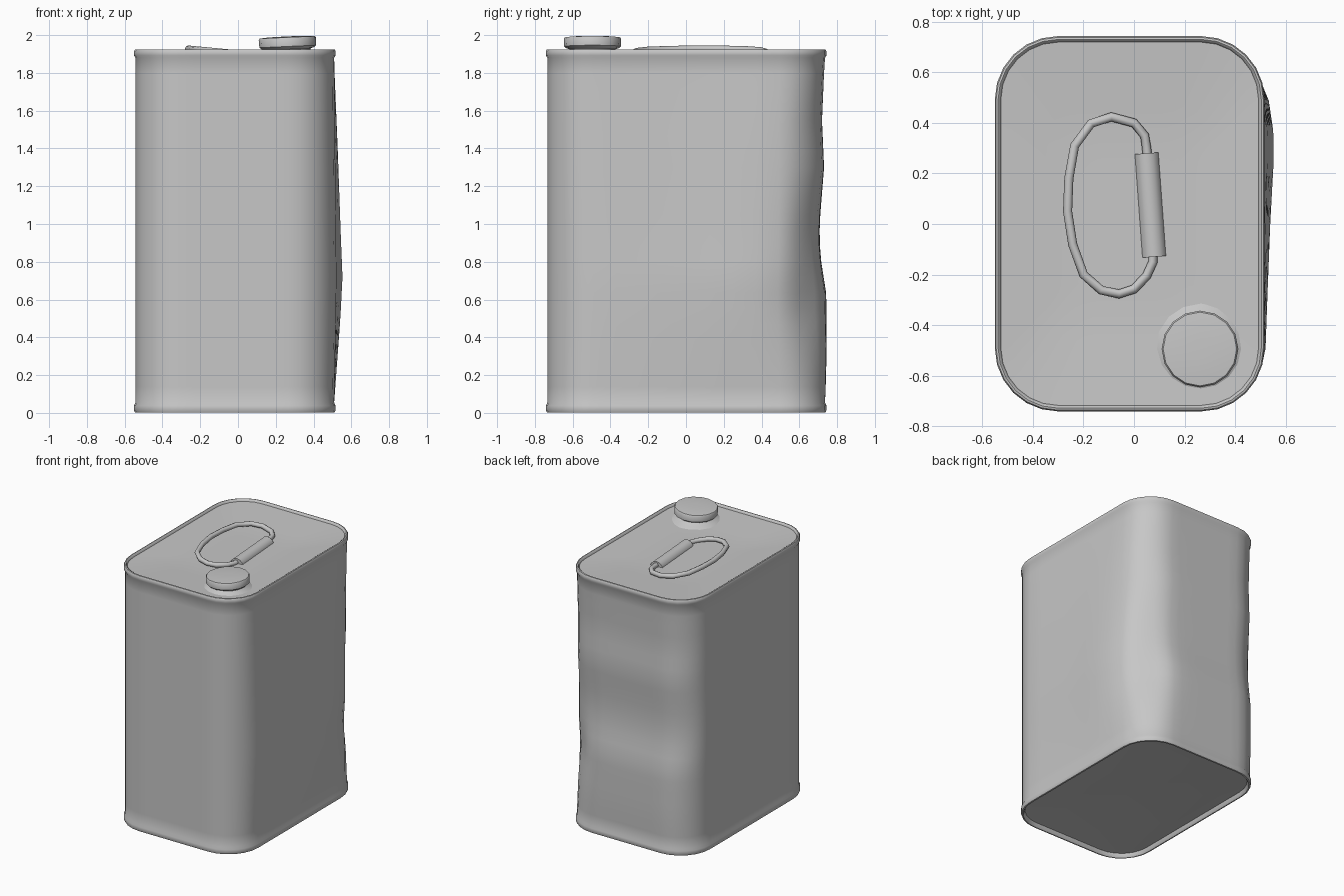
import bpy, bmesh, math
from mathutils import Vector, Matrix

if "Cube" in bpy.data.objects:
    bpy.data.objects.remove(bpy.data.objects["Cube"])

grey = bpy.data.materials.new("tin_grey")
grey.diffuse_color = (0.57, 0.57, 0.57, 1)
grey.use_nodes = True
grey.node_tree.nodes["Principled BSDF"].inputs["Base Color"].default_value = grey.diffuse_color


def finish(name, bm, angle=40):
    bmesh.ops.recalc_face_normals(bm, faces=bm.faces)
    me = bpy.data.meshes.new(name)
    bm.to_mesh(me)
    bm.free()
    ob = bpy.data.objects.new(name, me)
    bpy.context.collection.objects.link(ob)
    me.materials.append(grey)
    bpy.ops.object.select_all(action='DESELECT')
    ob.select_set(True)
    bpy.context.view_layer.objects.active = ob
    bpy.ops.object.shade_smooth_by_angle(angle=math.radians(angle))
    return ob


def loft(name, rings, angle=40):
    """Bridge equal-length rings of points and cap both ends."""
    bm = bmesh.new()
    vs = [[bm.verts.new(p) for p in r] for r in rings]
    n = len(vs[0])
    for a, b in zip(vs, vs[1:]):
        for i in range(n):
            j = (i + 1) % n
            bm.faces.new((a[i], a[j], b[j], b[i]))
    bm.faces.new(vs[0])
    bm.faces.new(vs[-1])
    return finish(name, bm, angle)


def lerp(table, t):
    for (a, u), (b, v) in zip(table, table[1:]):
        if t <= b:
            return u + (v - u) * max(0, (t - a) / (b - a))
    return table[-1][1]


# --- Can: rounded rectangle swept up a profile, with dents ---
CX, CY, HX, HY, R = -0.017, 0.001, 0.534, 0.743, 0.25


def outline(inset):
    pts = []
    hx, hy, r = HX - inset, HY - inset, R - inset
    corners = [(hx - r, hy - r), (r - hx, hy - r), (r - hx, r - hy), (hx - r, r - hy)]
    for q, (x, y) in enumerate(corners):
        for k in range(7):
            a = math.radians(q * 90 + k * 15)
            pts.append(Vector((x + r * math.cos(a), y + r * math.sin(a))))
        # extra points along the following flat side
        nx, ny = corners[(q + 1) % 4]
        a = math.radians(q * 90 + 90)
        o = Vector((r * math.cos(a), r * math.sin(a)))
        for k in range(1, 8):
            pts.append(Vector((x, y)).lerp(Vector((nx, ny)), k / 8) + o)
    return [p + Vector((CX, CY)) for p in pts]


RIGHT_Z = [(0.055, 0), (0.5, 0.035), (0.72, 0.047), (0.95, 0.037), (1.4, 0.02), (1.85, 0)]
RIGHT_Y = [(-0.65, 0), (-0.5, 0.25), (-0.3, 0.4), (0, 0.65), (0.3, 1), (0.42, 0.85), (0.74, 0)]
BACK_Z = [(0.055, 0), (0.15, 0.004), (0.3, 0.008), (0.62, 0.008), (0.84, -0.026),
          (1.0, -0.029), (1.3, -0.005), (1.55, -0.016), (1.85, -0.003), (1.88, 0)]
CORNER_Z = [(0.055, 0), (0.35, 0.025), (0.58, 0.055), (0.8, 0.028), (1.2, 0.015), (1.85, 0)]


def dented(x, y, z):
    dx = dy = 0
    if x > 0.3:
        dx = lerp(RIGHT_Z, z) * lerp(RIGHT_Y, y) * min(1, (x - 0.3) / 0.18)
    if y > 0.5:
        dy = lerp(BACK_Z, z) * min(1, (y - 0.5) / 0.2)
    # crushed back right corner
    c = 0.7 * lerp(CORNER_Z, z) * math.exp(-((x - 0.43) ** 2 + (y - 0.66) ** 2) / 0.15 ** 2)
    return (x + dx - c, y + dy - c, z)


W = 0.008
profile = [(0.05, 0.032), (0.028, 0.03), (0.022, 0.01), (0.015, 0.001), (0.005, 0.003),
           (0, 0.015), (0, 0.038), (W, 0.055)]
profile += [(W, 0.055 + i * (1.88 - 0.055) / 22) for i in range(1, 22)]
profile += [(W, 1.88), (0, 1.893), (0, 1.913), (0.005, 1.923), (0.013, 1.925),
            (0.02, 1.92), (0.024, 1.908)]
rings = [[dented(p.x, p.y, z) for p in outline(i)] for i, z in profile]

# lid sheet, sagging gently towards the middle
for s in (0.93, 0.8, 0.65, 0.5, 0.35, 0.2, 0.06):
    z = 1.908 - 0.02 * min(1, (1 - s) / 0.5)
    rings.append([(CX + (p.x - CX) * s, CY + (p.y - CY) * s, z) for p in outline(0.024)])
loft("can_body", rings)


# --- Spout neck and screw cap, turned profiles ---
def turned(name, prof, centre, tilt=0, n=16):
    m = Matrix.Translation(centre) @ Matrix.Rotation(tilt, 4, 'Y')
    return loft(name, [[m @ Vector((r * math.cos(2 * math.pi * k / n),
                                    r * math.sin(2 * math.pi * k / n), z))
                        for k in range(n)] for r, z in prof])


turned("spout_neck", [(0.18, -0.008), (0.16, 0.003), (0.135, 0.012), (0.12, 0.024), (0.118, 0.06)],
       (0.265, -0.495, 1.9))
turned("screw_cap", [(0.118, 0.022), (0.138, 0.028), (0.15, 0.038), (0.152, 0.078),
                     (0.146, 0.086), (0.1, 0.09), (0.03, 0.091)],
       (0.265, -0.495, 1.902), -0.045)


# --- Carrying handle: bent wire loop with a tubular grip ---
def tube(name, pts, radius, n=8, angle=60):
    rings = []
    for i, p in enumerate(pts):
        t = (pts[min(i + 1, len(pts) - 1)] - pts[max(i - 1, 0)]).normalized()
        side = t.cross(Vector((0, 0, 1))).normalized()
        up = side.cross(t)
        rings.append([p + radius * (side * math.cos(2 * math.pi * k / n)
                                    + up * math.sin(2 * math.pi * k / n)) for k in range(n)])
    return loft(name, rings, angle)


wire = [(0.055, 0.24), (0.05, 0.3), (0.042, 0.35), (0, 0.4), (-0.09, 0.424), (-0.17, 0.398),
        (-0.235, 0.31), (-0.258, 0.18), (-0.263, 0.05), (-0.243, -0.08), (-0.2, -0.2),
        (-0.13, -0.262), (-0.06, -0.277), (0, -0.258), (0.05, -0.205), (0.075, -0.15), (0.075, -0.1)]
tube("handle_wire", [Vector((x, y, 1.902 - 0.095 * x)) for x, y in wire], 0.018)
tube("handle_grip", [Vector((0.05, 0.28, 1.875)), Vector((0.08, -0.13, 1.875))], 0.05, 12)
